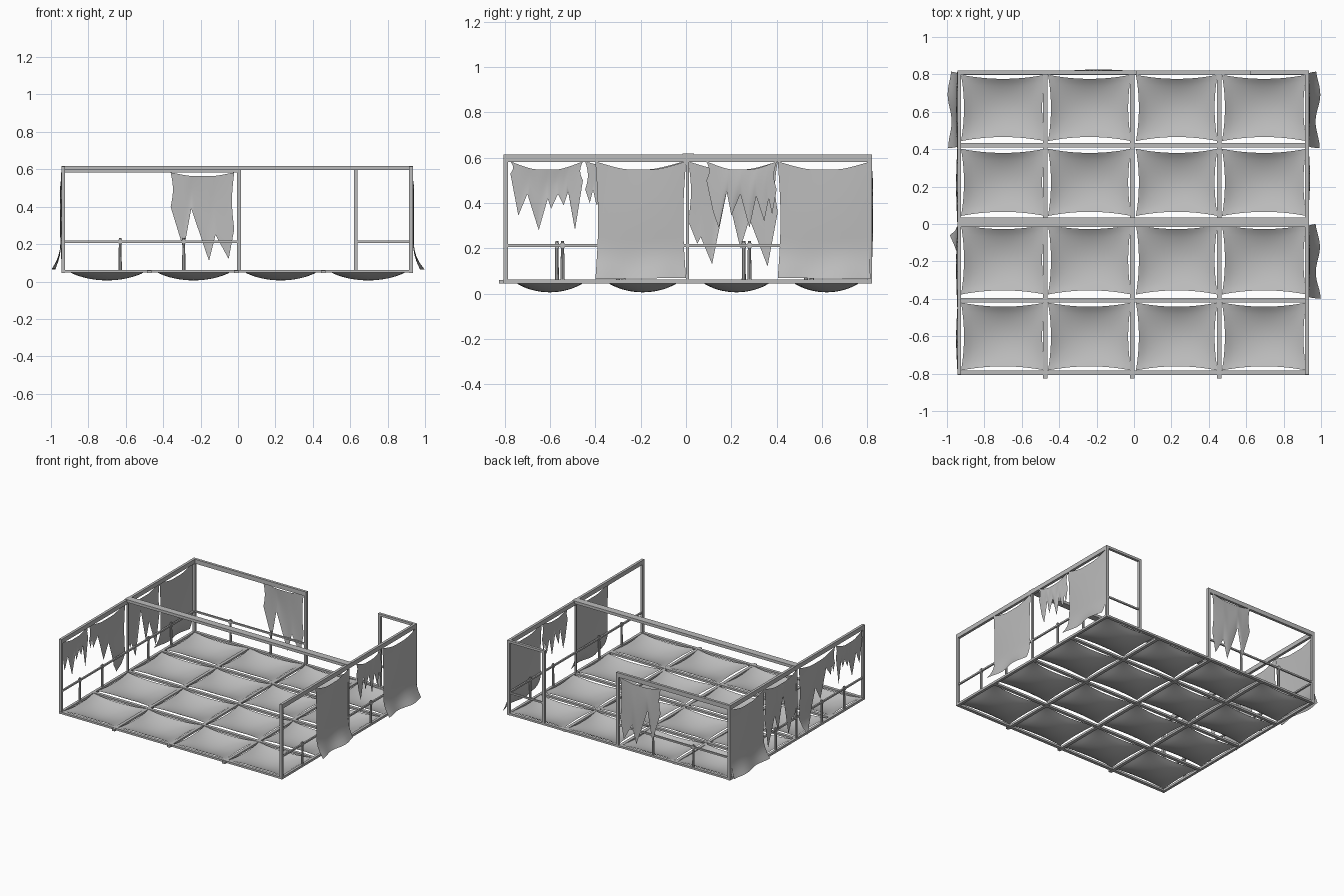
import bpy, bmesh, math

old = bpy.data.objects.get("Cube")
if old:
    bpy.data.objects.remove(old, do_unlink=True)

GREY = (0.5, 0.5, 0.5, 1)
grey = bpy.data.materials.new("plain grey")
grey.use_nodes = True
grey.diffuse_color = GREY
grey.node_tree.nodes["Principled BSDF"].inputs["Base Color"].default_value = GREY


def finish(name, bm, smooth=False):
    mesh = bpy.data.meshes.new(name)
    bm.to_mesh(mesh)
    bm.free()
    mesh.materials.append(grey)
    if smooth:
        for p in mesh.polygons:
            p.use_smooth = True
    obj = bpy.data.objects.new(name, mesh)
    bpy.context.collection.objects.link(obj)
    return obj


def box(name, x0, x1, y0, y1, z0, z1):
    bm = bmesh.new()
    bmesh.ops.create_cube(bm, size=1)
    for v in bm.verts:
        v.co = ((x0 + x1) / 2 + v.co.x * (x1 - x0),
                (y0 + y1) / 2 + v.co.y * (y1 - y0),
                (z0 + z1) / 2 + v.co.z * (z1 - z0))
    return finish(name, bm)


def sheet(name, us, rows, place):
    """Grid of points place(u, v) joined into a smooth cloth."""
    bm = bmesh.new()
    grid = [[bm.verts.new(place(u, j / rows)) for j in range(rows + 1)] for u in us]
    for a, b in zip(grid, grid[1:]):
        for j in range(rows):
            bm.faces.new((a[j], b[j], b[j + 1], a[j + 1]))
    return finish(name, bm, True)


L, R, F, B = -0.945, 0.935, -0.805, 0.82   # outer limits of the frame
T = 0.02
FLOOR, TOP = 0.062, 0.615

# Floor grid
for x in (-0.475, -0.01, 0.455):
    box("floor_joist", x - 0.012, x + 0.012, -0.825, B, 0.045, 0.06)
for x in (L, R - T):
    box("floor_side_beam", x, x + T, F, B, 0.045, FLOOR)
for y in (-0.795, -0.407, 0.015, 0.42, 0.808):
    box("floor_cross_beam", L, R, y - 0.012, y + 0.012, 0.047, FLOOR)

# Side walls: posts, top beams, rails
for side, x in (("left", R - T), ("right", L)):
    for y in (F, B - T):
        box(side + "_corner_post", x, x + T, y, y + T, FLOOR, TOP)
    box(side + "_middle_post", x + 0.003, x + 0.017, 0.0, 0.014, FLOOR, TOP)
    box(side + "_top_beam", x, x + T, F, B, 0.582, TOP)
    box(side + "_rail", x + 0.004, x + 0.016, F, B, 0.207, 0.219)


def rail_post(x, y):
    bm = bmesh.new()
    bmesh.ops.create_cone(bm, cap_ends=True, segments=8, radius1=0.009,
                          radius2=0.007, depth=0.17)
    for v in bm.verts:
        v.co.x += x
        v.co.y += y
        v.co.z += 0.147
    finish("rail_post", bm)
    box("rail_post_cap", x - 0.009, x + 0.009, y - 0.009, y + 0.009, 0.202, 0.224)


for x, shift in ((L + 0.01, -0.01), (R - 0.01, 0.015)):
    for y in (-0.56, -0.29, 0.265, 0.54):
        rail_post(x, y + shift)
for x in (-0.63, -0.29):
    rail_post(x, B - 0.01)

# Back wall in two parts with an opening between them
box("back_top_beam_long", L, 0.015, B - T, B, 0.582, TOP)
box("back_top_beam_short", 0.62, R, B - T, B, 0.597, TOP)
for x in (-0.005, 0.62):
    box("back_opening_post", x, x + T, B - T, B, FLOOR, TOP)
box("back_rail_long", L, 0.0, B - 0.016, B - 0.004, 0.207, 0.219)
box("back_rail_short", 0.63, R, B - 0.016, B - 0.004, 0.207, 0.219)

# Beam across the middle
box("middle_roof_beam", L, R, -0.016, 0.036, 0.597, 0.618)

# Sagging floor cloths
STEPS = [i / 16 for i in range(17)]
for x0, x1 in ((-0.925, -0.475), (-0.46, -0.015), (0.01, 0.447), (0.47, 0.922)):
    for y0, y1 in ((-0.783, -0.42), (-0.377, -0.005), (0.043, 0.402), (0.443, 0.798)):
        def place(u, v):
            a, b = 4 * u * (1 - u), 4 * v * (1 - v)
            x = x0 + (x1 - x0) * u + 0.016 * b * (1 - 2 * u)
            y = y0 + (y1 - y0) * v + 0.022 * a * (1 - 2 * v)
            sag = 0.05 * (a * b) ** 0.85 + 0.004 * max(a, b)
            return x, y, 0.06 - sag
        sheet("floor_cloth", STEPS, 16, place)


def curtain(name, wall, hem, flare=0.0, dip=0.035):
    """Hanging cloth; hem is a list of (position along wall, height)."""
    start, end = hem[0][0], hem[-1][0]
    span = end - start
    us = sorted({round(s, 3) for s in STEPS} | {round((p - start) / span, 3) for p, _ in hem})

    def hem_height(u):
        p = start + u * span
        for (p0, z0), (p1, z1) in zip(hem, hem[1:]):
            if p <= p1 + 1e-6:
                return z0 + (z1 - z0) * (p - p0) / (p1 - p0)
        return hem[-1][1]

    def place(u, v):
        bow = 4 * u * (1 - u)
        top = 0.583 - dip * min(1, bow * 1.1) ** 1.2
        low = hem_height(u)
        z = top + (low - top) * v
        drop = max(0, (0.22 - z) / 0.155)
        out = 0.006 + 0.006 * math.sin(math.pi * v) * bow
        out += flare * drop ** 2.2 * (0.8 + 0.2 * math.cos(9 * u))
        p = start + u * span - 0.012 * math.sin(math.pi * v) * (2 * u - 1)
        if wall == "back":
            return p, B - 0.006 + out, z
        return (R - 0.006 + out if wall == "left" else L + 0.006 - out), p, z

    sheet(name, us, 14, place)


# Whole curtains, flaring at the hem
curtain("left_curtain_front", "left", [(-0.4, 0.064), (0.0, 0.07)], 0.062)
curtain("left_curtain_back", "left", [(0.405, 0.07), (0.815, 0.064)], 0.062)
curtain("right_curtain_back", "right", [(0.405, 0.07), (0.815, 0.064)], 0.052)

# Torn curtains
curtain("left_torn_curtain", "left", [
    (0.09, 0.5), (0.12, 0.36), (0.145, 0.29), (0.18, 0.45), (0.2, 0.345), (0.24, 0.44),
    (0.28, 0.29), (0.31, 0.43), (0.345, 0.32), (0.365, 0.42), (0.38, 0.35), (0.4, 0.46)])
curtain("right_torn_curtain_front", "right", [
    (-0.775, 0.53), (-0.74, 0.345), (-0.7, 0.44), (-0.65, 0.28), (-0.61, 0.42),
    (-0.595, 0.375), (-0.565, 0.44), (-0.54, 0.39), (-0.52, 0.45), (-0.49, 0.28),
    (-0.455, 0.5)])
curtain("right_torn_curtain_middle", "right", [
    (-0.445, 0.46), (-0.425, 0.4), (-0.41, 0.46), (-0.395, 0.39), (-0.34, 0.46),
    (-0.27, 0.25), (-0.21, 0.36), (-0.14, 0.16), (-0.06, 0.07), (-0.01, 0.2)], 0.055)
curtain("right_torn_curtain_rear", "right", [
    (0.01, 0.32), (0.05, 0.22), (0.065, 0.25), (0.115, 0.13), (0.18, 0.45),
    (0.24, 0.2), (0.28, 0.33), (0.36, 0.12), (0.405, 0.36)])
curtain("back_torn_curtain", "back", [
    (-0.36, 0.4), (-0.29, 0.17), (-0.25, 0.39), (-0.155, 0.11), (-0.12, 0.25),
    (-0.05, 0.12), (-0.02, 0.28)], dip=0.02)
